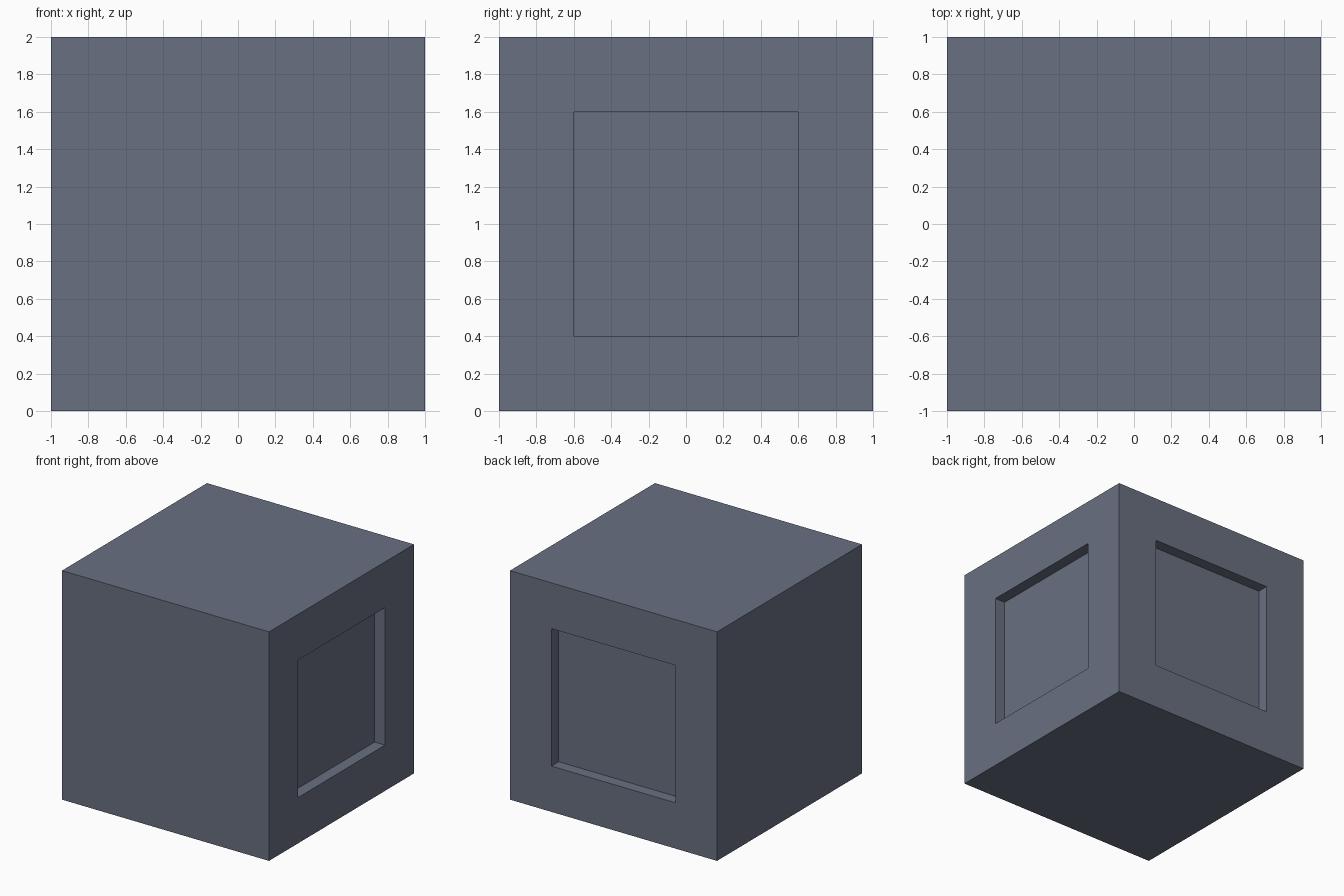
import bpy, bmesh
from mathutils import Vector

if "Cube" in bpy.data.objects:
    bpy.data.objects.remove(bpy.data.objects["Cube"])

# Slate blue-grey body
mat = bpy.data.materials.new("slate_grey")
mat.diffuse_color = (0.14, 0.162, 0.216, 1)
mat.use_nodes = True
mat.node_tree.nodes["Principled BSDF"].inputs["Base Color"].default_value = mat.diffuse_color

# Cube standing on the ground
bm = bmesh.new()
bmesh.ops.create_cube(bm, size=2)
bmesh.ops.translate(bm, verts=bm.verts, vec=(0, 0, 1))


def recess(direction, margin=0.4, depth=0.1):
    """Inset the face pointing along direction and push a straight pocket inward."""
    d = Vector(direction)
    face = next(f for f in bm.faces if f.normal.dot(d) > 0.99)
    bmesh.ops.inset_region(bm, faces=[face], thickness=margin, use_even_offset=True)
    pocket = bmesh.ops.extrude_discrete_faces(bm, faces=[face])["faces"][0]
    bmesh.ops.translate(bm, verts=pocket.verts, vec=-d * depth)
    bm.normal_update()


# Square pockets on the right and back sides
bm.normal_update()
recess((1, 0, 0))
recess((0, 1, 0))

mesh = bpy.data.meshes.new("recessed_block")
bm.to_mesh(mesh)
bm.free()
mesh.materials.append(mat)
bpy.context.collection.objects.link(bpy.data.objects.new("recessed_block", mesh))
